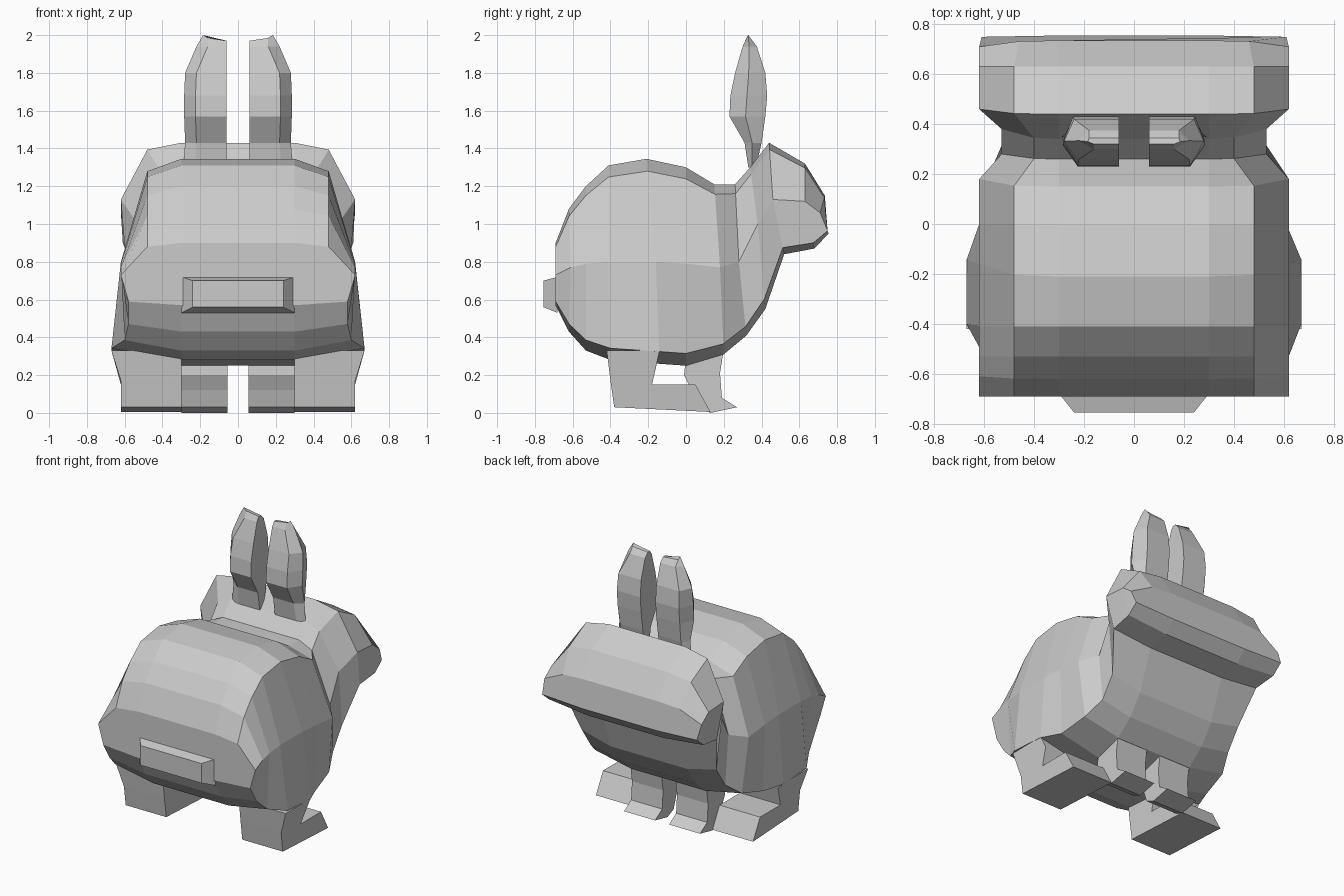
import bpy, bmesh

if "Cube" in bpy.data.objects:
    bpy.data.objects.remove(bpy.data.objects["Cube"])


def loft(name, rings, mirror=False):
    """Skin closed rings of equal point count, cap both ends."""
    bm = bmesh.new()
    loops = [[bm.verts.new(p) for p in r] for r in rings]
    n = len(loops[0])
    for a, b in zip(loops, loops[1:]):
        for i in range(n):
            j = (i + 1) % n
            bm.faces.new((a[i], a[j], b[j], b[i]))
    bm.faces.new(loops[0])
    bm.faces.new(loops[-1])
    bmesh.ops.recalc_face_normals(bm, faces=bm.faces)
    me = bpy.data.meshes.new(name)
    bm.to_mesh(me)
    bm.free()
    ob = bpy.data.objects.new(name, me)
    bpy.context.collection.objects.link(ob)
    if mirror:
        mod = ob.modifiers.new("mirror", 'MIRROR')
        mod.use_mirror_merge = False
    return ob


def section(ty, tz, my, mz, by, bz, wt, wm, wb):
    """Body ring from top, middle and bottom (y, z) points and half widths."""
    k = 0.12
    half = [(0.3, ty, tz),
            (wt, ty + (my - ty) * k, tz + (mz - tz) * k),
            (wm, my, mz),
            (wb, by + (my - by) * k, bz + (mz - bz) * k),
            (0.3, by, bz)]
    return half + [(-x, y, z) for x, y, z in reversed(half)]


# Body, neck and head in one skin, from rump to muzzle
body = [
    (-.69, .90, -.69, .73, -.69, .57, .48, .62, .58),
    (-.62, 1.08, -.61, .77, -.62, .43, .48, .62, .58),
    (-.53, 1.20, -.53, .79, -.53, .33, .48, .62, .60),
    (-.41, 1.31, -.41, .80, -.40, .28, .48, .62, .67),
    (-.21, 1.345, -.16, .80, -.14, .26, .48, .62, .67),
    (0, 1.30, 0, .79, 0, .25, .48, .62, .61),
    (.15, 1.21, .18, .77, .20, .31, .48, .62, .58),
    (.26, 1.21, .28, .80, .32, .41, .40, .53, .53),
    (.34, 1.30, .38, 1.0, .42, .55, .40, .53, .53),
    (.44, 1.43, .46, 1.13, .52, .84, .48, .62, .60),
    (.63, 1.32, .63, 1.12, .68, .87, .48, .62, .61),
    (.735, 1.15, .71, 1.06, .755, .95, .46, .62, .61),
]
loft("body_and_head", [section(*s) for s in body])

# Tail: tapered block on the rump
loft("tail", [[(-w, y, lo), (w, y, lo), (w, y, hi), (-w, y, hi)]
              for w, y, lo, hi in ((.30, -.68, .53, .72), (.24, -.755, .56, .70))])

# Ears: z, back y, front y, outer x
ear = [(1.30, .33, .37, .29), (1.43, .31, .40, .28), (1.57, .23, .42, .285),
       (1.68, .235, .43, .285), (1.80, .26, .42, .28), (1.94, .30, .375, .22)]
rings = []
for z, yb, yf, w in ear:
    m = yb + (yf - yb) * .45
    rings.append([(.06, yb, z), (w - .06, yb, z), (w, m, z), (w - .04, yf, z), (.06, yf, z)])
rings.append([(.06, .32, 1.97), (.16, .32, 1.985), (.185, .33, 2.0), (.18, .345, 1.98), (.06, .345, 1.97)])
loft("ear", rings, mirror=True)


def leg(name, profile, x0, x1, top_x, top_z):
    """Side profile extruded in x; the outer top edge flares to top_x."""
    outer = [(top_x if z > top_z else x1, y, z) for y, z in profile]
    loft(name, [[(x0, y, z) for y, z in profile], outer], mirror=True)


# Hind legs with long feet, front legs with small paws
leg("hind_leg", [(-.42, .33), (-.40, .17), (-.38, .03), (.13, .005), (.05, .15),
                 (-.18, .15), (-.15, .28), (-.14, .33)], .30, .62, .67, .3)
leg("front_leg", [(0, .30), (-.01, .20), (.03, .12), (.06, .03), (.13, 0), (.27, .03),
                  (.19, .08), (.18, .21), (.20, .34)], .055, .30, .30, 1)
